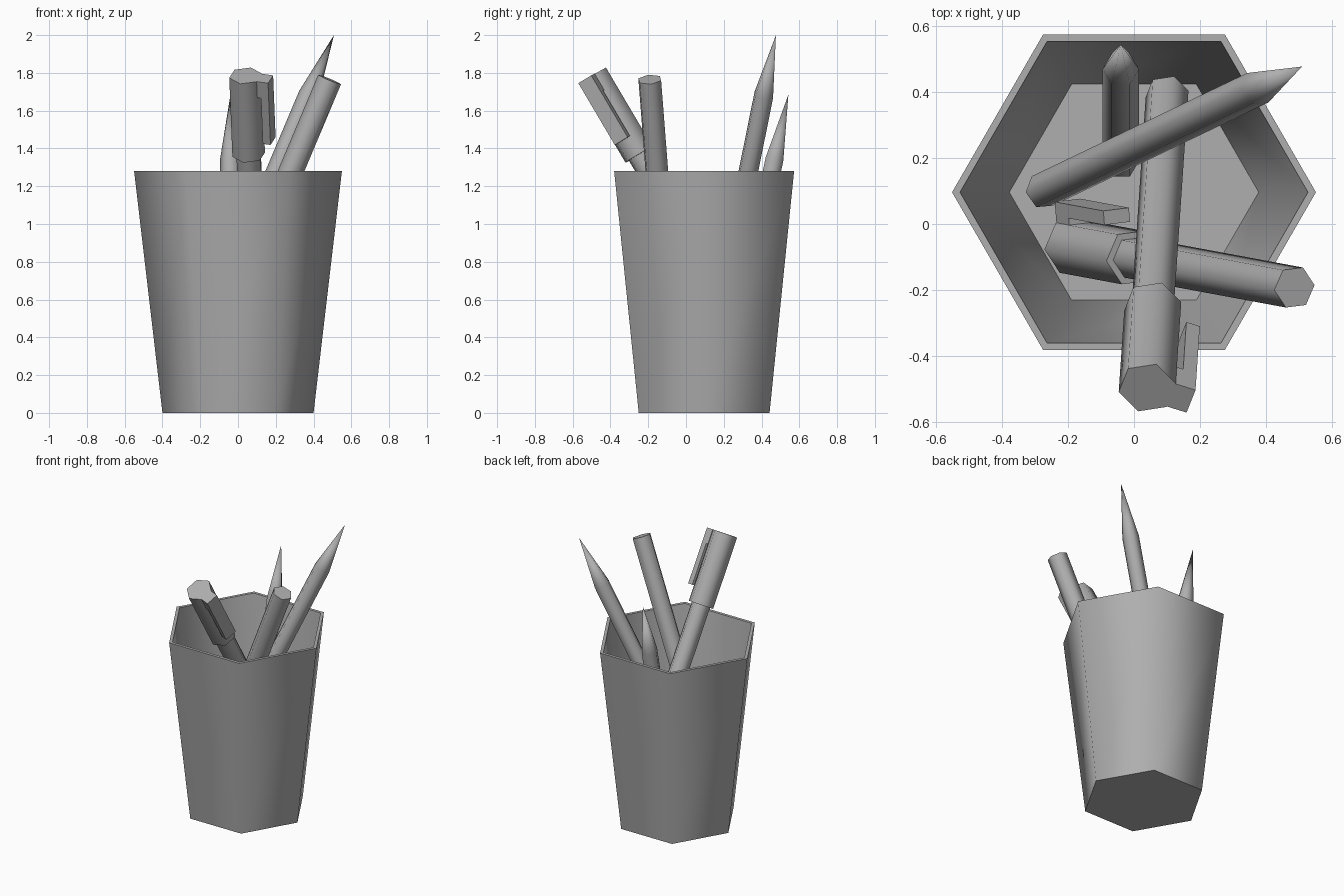
import bpy, bmesh, math
from mathutils import Vector, Matrix

if "Cube" in bpy.data.objects:
    bpy.data.objects.remove(bpy.data.objects["Cube"])

# Dark grey shared by all parts
grey = bpy.data.materials.new("dark_grey")
grey.diffuse_color = (0.43, 0.43, 0.43, 1)
grey.use_nodes = True
grey.node_tree.nodes["Principled BSDF"].inputs["Base Color"].default_value = grey.diffuse_color


def frame(start, end, face_dir):
    """Matrix with z along start->end and x towards face_dir."""
    z = (Vector(end) - Vector(start)).normalized()
    x = Vector(face_dir)
    x = (x - z * x.dot(z)).normalized()
    y = z.cross(x)
    m = Matrix((x, y, z)).transposed().to_4x4()
    m.translation = Vector(start)
    return m


def finish(bm, name, matrix):
    bmesh.ops.remove_doubles(bm, verts=bm.verts, dist=1e-5)
    bmesh.ops.recalc_face_normals(bm, faces=bm.faces)
    mesh = bpy.data.meshes.new(name)
    bm.to_mesh(mesh)
    bm.free()
    mesh.materials.append(grey)
    obj = bpy.data.objects.new(name, mesh)
    bpy.context.collection.objects.link(obj)
    obj.matrix_world = matrix
    bpy.ops.object.select_all(action='DESELECT')
    obj.select_set(True)
    bpy.context.view_layer.objects.active = obj
    bpy.ops.object.shade_smooth_by_angle(angle=math.radians(65))
    return obj


def hex_loft(name, profile, matrix):
    """Six-sided lathe of (radius, z) points; a face centre lies on local +x."""
    bm = bmesh.new()
    rings = []
    for r, z in profile:
        angles = [math.radians(30 + 60 * i) for i in range(6)]
        rings.append([bm.verts.new((r * math.cos(a), r * math.sin(a), z)) for a in angles])
    for lo, hi in zip(rings, rings[1:]):
        for i in range(6):
            j = (i + 1) % 6
            bm.faces.new((lo[i], lo[j], hi[j], hi[i]))
    bm.faces.new(rings[0])
    if profile[-1][0] > 0:
        bm.faces.new(rings[-1])
    return finish(bm, name, matrix)


def extrude_profile(name, points, half_width, matrix):
    """Extrude an (x, z) outline symmetrically along local y."""
    bm = bmesh.new()
    a = [bm.verts.new((x, -half_width, z)) for x, z in points]
    b = [bm.verts.new((x, half_width, z)) for x, z in points]
    bm.faces.new(a)
    bm.faces.new(b)
    for i in range(len(points)):
        j = (i + 1) % len(points)
        bm.faces.new((a[i], a[j], b[j], b[i]))
    return finish(bm, name, matrix)


def pencil(name, base, tip, face_dir):
    length = (Vector(tip) - Vector(base)).length
    hex_loft(name, [(0.055, 0), (0.055, length - 0.35), (0, length)],
             frame(base, tip, face_dir))


def pen(name, cap_end, body_end, clip_dir):
    m = frame(cap_end, body_end, clip_dir)
    length = (Vector(body_end) - Vector(cap_end)).length
    hex_loft(name + "_body", [(0.066, 0.3), (0.066, length)], m)
    hex_loft(name + "_cap", [(0.088, 0), (0.088, 0.485)], m)
    # clip: short bridge at the cap end, then a free arm
    extrude_profile(name + "_clip",
                    [(0.07, 0), (0.14, 0), (0.14, 0.38), (0.097, 0.38),
                     (0.097, 0.1), (0.07, 0.1)], 0.042, m)


# Hollow tapered cup
hex_loft("cup", [(0.40, 0), (0.55, 1.28), (0.526, 1.28), (0.377, 0.02)],
         frame((0, 0.096, 0), (0, 0.096, 1), (0, 1, 0)))

# Pencils
pencil("long_pencil", (-0.277, 0.1, 0.14), (0.508, 0.476, 2.0), (0.81, 0.58, 0))
pencil("short_pencil", (-0.04, 0.19, 0.05), (-0.04, 0.542, 1.685), (0, 1, 0))

# Pens: one cap up, one cap down
pen("upright_pen", (0.04, -0.495, 1.785), (0.10, 0.393, 0.28), (0.95, -0.28, -0.16))
pen("inverted_pen", (-0.19, -0.067, 0.16), (0.485, -0.192, 1.765), (-0.08, 1, 0.11))
